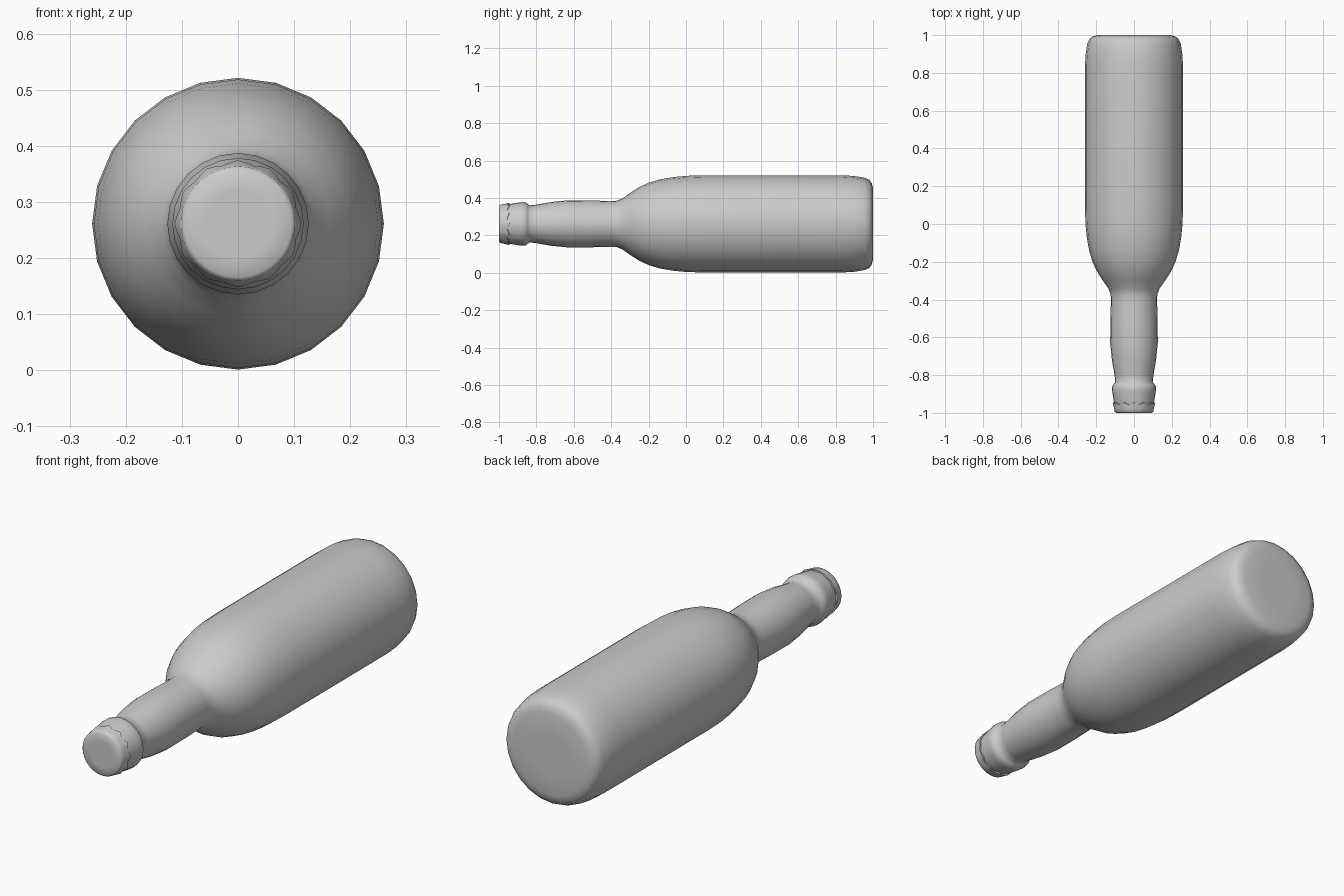
import bpy, bmesh
from math import sin, cos, pi, radians

if "Cube" in bpy.data.objects:
    bpy.data.objects.remove(bpy.data.objects["Cube"])

AXIS_Z = 0.261


def lathe(name, profile, segs, shape=None):
    """Revolve (y, radius) points about the bottle's y axis, closing both ends."""
    bm = bmesh.new()
    rings = []
    for k, (y, r) in enumerate(profile):
        ring = []
        for i in range(segs):
            a = 2 * pi * i / segs
            yy, rr = shape(k, i, y, r) if shape else (y, r)
            ring.append(bm.verts.new((rr * sin(a), yy, AXIS_Z + rr * cos(a))))
        rings.append(ring)
    for a, b in zip(rings, rings[1:]):
        for i in range(segs):
            j = (i + 1) % segs
            bm.faces.new((a[i], a[j], b[j], b[i]))
    bm.faces.new(rings[0])
    bm.faces.new(rings[-1])
    bmesh.ops.recalc_face_normals(bm, faces=bm.faces)
    me = bpy.data.meshes.new(name)
    bm.to_mesh(me)
    bm.free()
    ob = bpy.data.objects.new(name, me)
    bpy.context.collection.objects.link(ob)
    bpy.ops.object.select_all(action='DESELECT')
    ob.select_set(True)
    bpy.context.view_layer.objects.active = ob
    bpy.ops.object.shade_smooth_by_angle(angle=radians(50))
    return ob


# Glass body: lip, neck, shoulder, barrel, rounded base
lathe("bottle_body", [
    (-0.975, 0.095), (-0.95, 0.105), (-0.932, 0.108), (-0.895, 0.114),
    (-0.875, 0.117), (-0.857, 0.115), (-0.846, 0.106), (-0.838, 0.099),
    (-0.80, 0.103), (-0.72, 0.117), (-0.63, 0.126), (-0.50, 0.125),
    (-0.40, 0.122), (-0.37, 0.124), (-0.34, 0.136), (-0.30, 0.165),
    (-0.25, 0.197), (-0.20, 0.220), (-0.14, 0.238), (-0.07, 0.250),
    (0.0, 0.257), (0.10, 0.260), (0.83, 0.260), (0.90, 0.256),
    (0.955, 0.247), (0.98, 0.236), (0.993, 0.218), (1.0, 0.190), (1.0, 0.10),
], 24)


# Crown cap: flat top with a crimped skirt (12 scallops)
def crimp(k, i, y, r):
    wave = cos(2 * pi * i / 4)
    amount = (0, 0, 0, 0.3, 1, 1)[k]
    return y + 0.006 * wave * amount, r + 0.003 * wave * amount


lathe("crown_cap", [
    (-1.0, 0.060), (-1.0, 0.095), (-0.994, 0.102),
    (-0.975, 0.105), (-0.951, 0.110), (-0.950, 0.100),
], 48, crimp)
